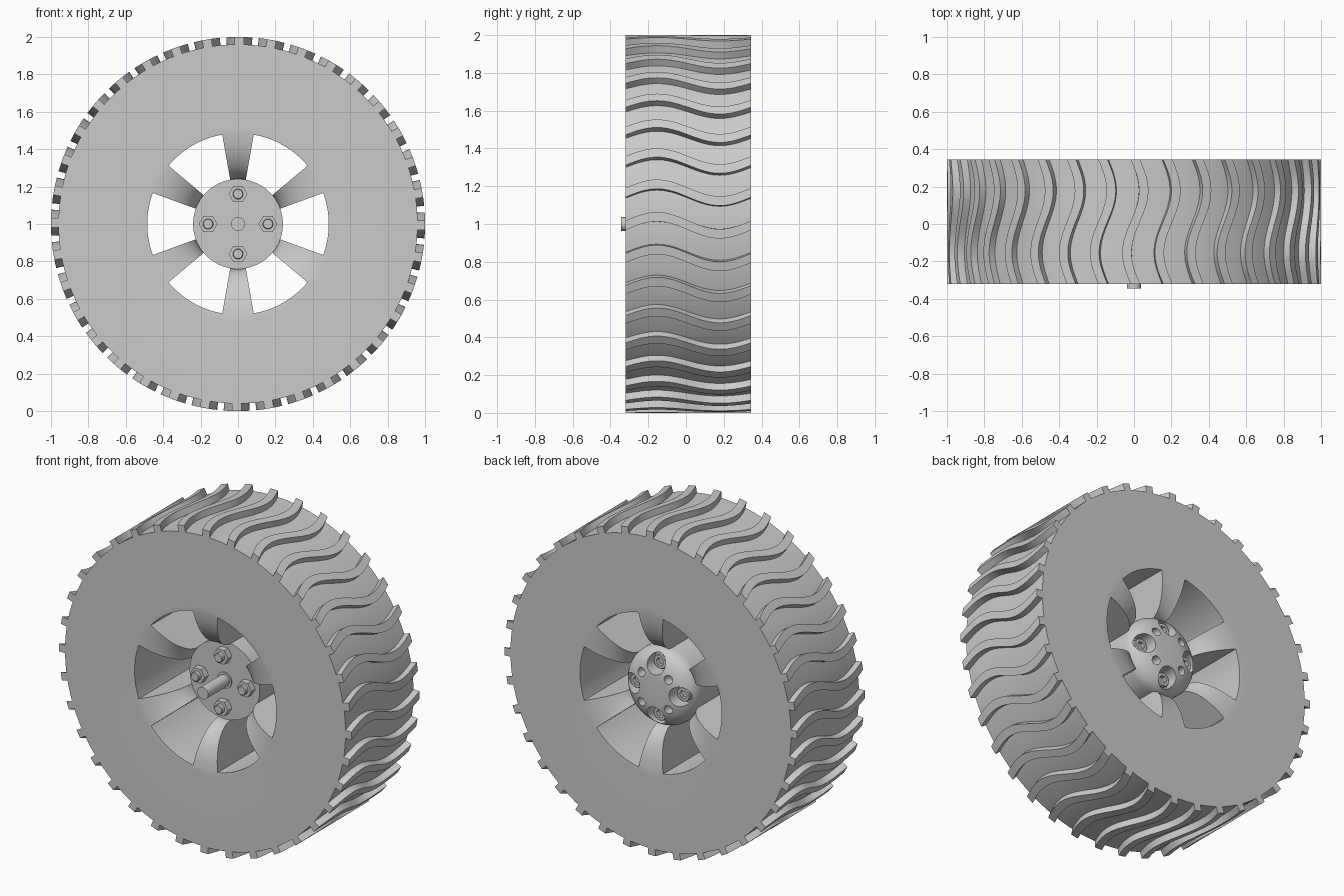
import bpy, bmesh
from math import pi, sin, cos, radians

old = bpy.data.objects.get("Cube")
if old:
    bpy.data.objects.remove(old, do_unlink=True)

grey = bpy.data.materials.new("plain_grey")
grey.use_nodes = True
grey.diffuse_color = (0.6, 0.6, 0.6, 1)
grey.node_tree.nodes["Principled BSDF"].inputs["Base Color"].default_value = grey.diffuse_color

FRONT, BACK = -0.32, 0.345
HUB_FRONT, HUB_BACK = -0.13, 0.2
HUB_R, WINDOW_R, BOWL_R, TYRE_R = 0.24, 0.485, 0.52, 0.96
BOLT_CIRCLE = 0.16


def finish(name, bm, angle=30):
    """Turn a bmesh into a shaded, coloured object."""
    bmesh.ops.remove_doubles(bm, verts=bm.verts, dist=1e-5)
    bmesh.ops.recalc_face_normals(bm, faces=bm.faces)
    mesh = bpy.data.meshes.new(name)
    bm.to_mesh(mesh)
    bm.free()
    mesh.materials.append(grey)
    obj = bpy.data.objects.new(name, mesh)
    bpy.context.collection.objects.link(obj)
    bpy.ops.object.select_all(action="DESELECT")
    obj.select_set(True)
    bpy.context.view_layer.objects.active = obj
    bpy.ops.object.shade_smooth_by_angle(angle=radians(angle))
    return obj


def lathe(bm, profile, steps=96, start=0, sweep=2 * pi, centre=(0, 0), closed=False):
    """Revolve (radius, y) points about the axle; a third entry makes a hexagon."""
    full = sweep > 6.28
    rings = []
    for i in range(steps if full else steps + 1):
        a = start + sweep * i / steps
        hexagon = cos(pi / 6) / cos(a % (pi / 3) - pi / 6)
        ring = []
        for r, y, *is_hex in profile:
            r *= hexagon if is_hex else 1
            ring.append(bm.verts.new((centre[0] + r * cos(a), y, 1 + centre[1] + r * sin(a))))
        rings.append(ring)
    n = len(profile)
    for i in range(steps):
        a, b = rings[i], rings[(i + 1) % len(rings)]
        for j in range(n if closed else n - 1):
            k = (j + 1) % n
            bm.faces.new((a[j], a[k], b[k], b[j]))
    if not full:
        bm.faces.new(rings[0])
        bm.faces.new(rings[-1])


def bowl(y_hub, y_face, r_from, r_to, steps=14):
    """Rounded slope that leaves the hub steeply and meets the side face flat."""
    points = []
    for i in range(steps + 1):
        r = r_from + (r_to - r_from) * (i / steps) ** 2
        c = 1 - (r - HUB_R) / (BOWL_R - HUB_R)
        points.append((r, y_hub + (y_face - y_hub) * max(0, 1 - c * c) ** 0.5))
    return points


# Tyre and rim: one thick ring with rounded inner lips
bm = bmesh.new()
front_lip = bowl(HUB_FRONT, FRONT, WINDOW_R, BOWL_R, 4)
back_lip = bowl(HUB_BACK, BACK, WINDOW_R, BOWL_R, 4)
lathe(bm, front_lip + [(TYRE_R, FRONT), (TYRE_R, BACK)] + back_lip[::-1], 144, closed=True)
finish("tyre_body", bm)

# Six wedge spokes
for i in range(6):
    bm = bmesh.new()
    profile = bowl(HUB_FRONT, FRONT, HUB_R, WINDOW_R) + bowl(HUB_BACK, BACK, HUB_R, WINDOW_R)[::-1]
    lathe(bm, profile, 8, radians(20 + 60 * i), radians(20), closed=True)
    finish(f"spoke_{i + 1}", bm)

# Wavy tread ribs
WAVE, HALF = 0.045, 0.025
bm = bmesh.new()
for i in range(36):
    middle = i * pi / 18 - 0.007
    sections = []
    for j in range(33):
        t = j / 32
        y = FRONT + (BACK - FRONT) * t
        a = middle + WAVE * sin(2 * pi * t)
        corners = ((0.94, -HALF), (1.0, -HALF), (1.0, HALF), (0.94, HALF))
        sections.append([bm.verts.new((r * cos(a + d), y, 1 + r * sin(a + d))) for r, d in corners])
    for s, e in zip(sections, sections[1:]):
        for k in range(4):
            m = (k + 1) % 4
            bm.faces.new((s[k], s[m], e[m], e[k]))
    bm.faces.new(sections[0])
    bm.faces.new(sections[-1])
finish("tread_ribs", bm)

# Hub with domed back
bm = bmesh.new()
dome = [(0.085 + 0.155 * cos(i * pi / 16), HUB_BACK + 0.11 * sin(i * pi / 16)) for i in range(9)]
lathe(bm, [(0, HUB_FRONT), (HUB_R, HUB_FRONT)] + dome + [(0, 0.31)])
hub = finish("hub", bm)

# Bolt pockets and small dimples cut into the dome
bm = bmesh.new()
for i in range(4):
    a = i * pi / 2
    for r, angle, size, floor in ((BOLT_CIRCLE, a, 0.06, 0.215), (0.13, a + pi / 4, 0.026, 0.25)):
        lathe(bm, [(0, floor), (size, floor), (size, 0.4), (0, 0.4)], 32,
              centre=(r * cos(angle), r * sin(angle)))
cutter = finish("pocket_cutter", bm)
cutter.hide_render = True
cutter.hide_set(True)
cut = hub.modifiers.new("pockets", "BOOLEAN")
cut.operation = "DIFFERENCE"
cut.solver = "EXACT"
cut.object = cutter
bpy.ops.object.select_all(action="DESELECT")
hub.select_set(True)
bpy.context.view_layer.objects.active = hub
bpy.ops.object.modifier_apply(modifier=cut.name)
bpy.data.objects.remove(cutter, do_unlink=True)
bpy.ops.object.shade_smooth_by_angle(angle=radians(30))

# Bolts: hexagon nut and stud end in front, socket head behind
for i in range(4):
    spot = (BOLT_CIRCLE * cos(i * pi / 2), BOLT_CIRCLE * sin(i * pi / 2))
    bm = bmesh.new()
    lathe(bm, [(0.05, HUB_FRONT, True), (0.05, -0.17, True), (0.028, -0.17),
               (0.028, -0.19), (0.024, -0.195), (0, -0.195)], 24, centre=spot)
    finish(f"front_nut_{i + 1}", bm)
    bm = bmesh.new()
    lathe(bm, [(0.044, 0.21), (0.044, 0.25), (0.04, 0.255), (0.026, 0.255, True),
               (0.026, 0.23, True), (0, 0.23)], 24, centre=spot)
    finish(f"back_bolt_{i + 1}", bm)

# Axle stub with a low collar
bm = bmesh.new()
lathe(bm, [(0.05, HUB_FRONT), (0.05, -0.137), (0.037, -0.137), (0.037, -0.345), (0, -0.345)], 32)
finish("axle_stub", bm)
